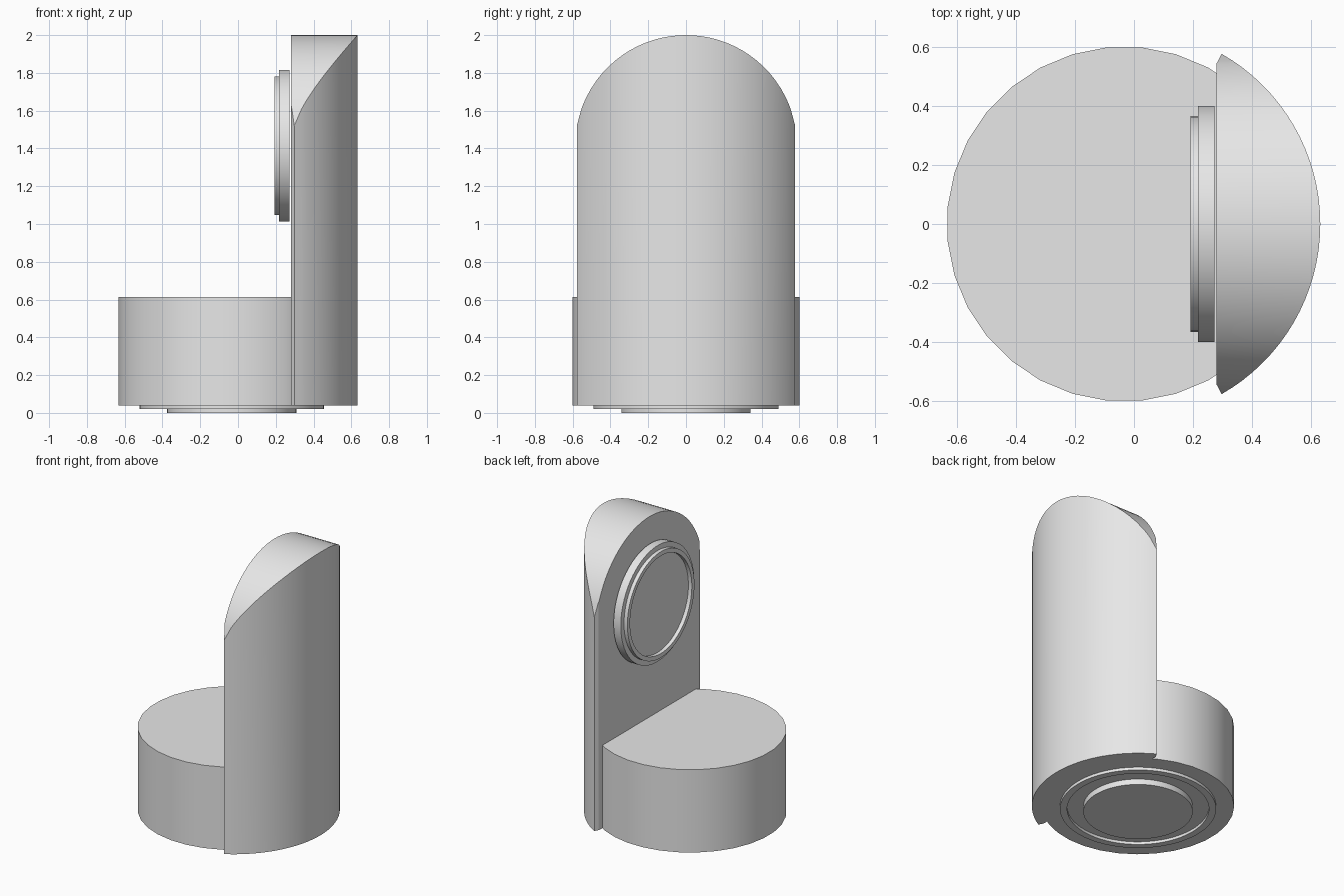
import bpy, bmesh
from math import sin, cos, pi, sqrt, asin, radians
from mathutils import Matrix

if "Cube" in bpy.data.objects:
    bpy.data.objects.remove(bpy.data.objects["Cube"], do_unlink=True)

GREY = (0.8, 0.8, 0.8, 1.0)
mat = bpy.data.materials.new("light grey")
mat.use_nodes = True
mat.diffuse_color = GREY
mat.node_tree.nodes["Principled BSDF"].inputs["Base Color"].default_value = GREY

CX = -0.033          # shared axis of the base and the column
WALL_X = 0.281       # flat face of the column
FLOOR = 0.04         # underside of the body


def finish(name, bm):
    bmesh.ops.remove_doubles(bm, verts=bm.verts, dist=1e-5)
    bmesh.ops.recalc_face_normals(bm, faces=bm.faces)
    mesh = bpy.data.meshes.new(name)
    bm.to_mesh(mesh)
    bm.free()
    mesh.materials.append(mat)
    obj = bpy.data.objects.new(name, mesh)
    bpy.context.collection.objects.link(obj)
    bpy.ops.object.select_all(action="DESELECT")
    obj.select_set(True)
    bpy.context.view_layer.objects.active = obj
    bpy.ops.object.shade_smooth_by_angle(angle=radians(30))
    return obj


def lathe(profile, matrix, segments):
    """Closed solid of revolution from (radius, height) points."""
    bm = bmesh.new()
    rings = []
    for r, h in profile:
        rings.append([bm.verts.new((r * cos(2 * pi * (i + 0.5) / segments),
                                    r * sin(2 * pi * (i + 0.5) / segments), h))
                      for i in range(segments)])
    for a, b in zip(rings, rings[1:]):
        for i in range(segments):
            j = (i + 1) % segments
            bm.faces.new((a[i], a[j], b[j], b[i]))
    bm.faces.new(rings[0])
    bm.faces.new(rings[-1])
    bmesh.ops.transform(bm, matrix=matrix, verts=bm.verts)
    return bm


# Round base, trimmed where it meets the column
axis = Matrix.Translation((CX, 0, 0))
bm = lathe([(0.603, FLOOR), (0.603, 0.613)], axis, 32)
cut = bmesh.ops.bisect_plane(bm, geom=bm.verts[:] + bm.edges[:] + bm.faces[:],
                             plane_co=(WALL_X, 0, 0), plane_no=(1, 0, 0),
                             clear_outer=True)
bmesh.ops.holes_fill(bm, edges=[e for e in cut["geom_cut"]
                                if isinstance(e, bmesh.types.BMEdge)])
finish("base", bm)

# Stepped foot: raised rim around a raised centre pad
finish("foot", lathe([(0.49, FLOOR), (0.49, 0.02), (0.445, 0.02),
                      (0.445, 0.039), (0.343, 0.039), (0.343, 0)], axis, 64))

# Column: curved back, flat front, arched top
R, HALF, CHAMFER_Y = 0.666, 0.578, 0.546
ARCH_R, ARCH_Z = 0.588, 1.412
STEPS = 32
limit = asin(HALF / R)
ys = [R * sin(limit * (2 * i / STEPS - 1)) for i in range(STEPS + 1)]
ys = sorted(ys + [-CHAMFER_Y, CHAMFER_Y])
bm = bmesh.new()
stations = []
for y in ys:
    back = CX + sqrt(R * R - y * y)
    end_x = CX + sqrt(R * R - HALF * HALF)
    t = max(0, (abs(y) - CHAMFER_Y) / (HALF - CHAMFER_Y))
    front = WALL_X + (end_x - WALL_X) * t
    top = ARCH_Z + sqrt(ARCH_R ** 2 - y * y)
    stations.append([bm.verts.new(p) for p in (
        (front, y, FLOOR), (back, y, FLOOR), (back, y, top), (front, y, top))])
for a, b in zip(stations, stations[1:]):
    for i in range(4):
        j = (i + 1) % 4
        bm.faces.new((a[i], a[j], b[j], b[i]))
finish("column", bm)

# Round plate with a thin raised rim on the flat face of the column
facing = Matrix.Translation((0.273, 0, 1.415)) @ Matrix.Rotation(-pi / 2, 4, "Y")
finish("round_plate", lathe([(0.402, 0), (0.402, 0.055), (0.367, 0.055),
                             (0.367, 0.081), (0.338, 0.081), (0.338, 0.055)],
                            facing, 64))
